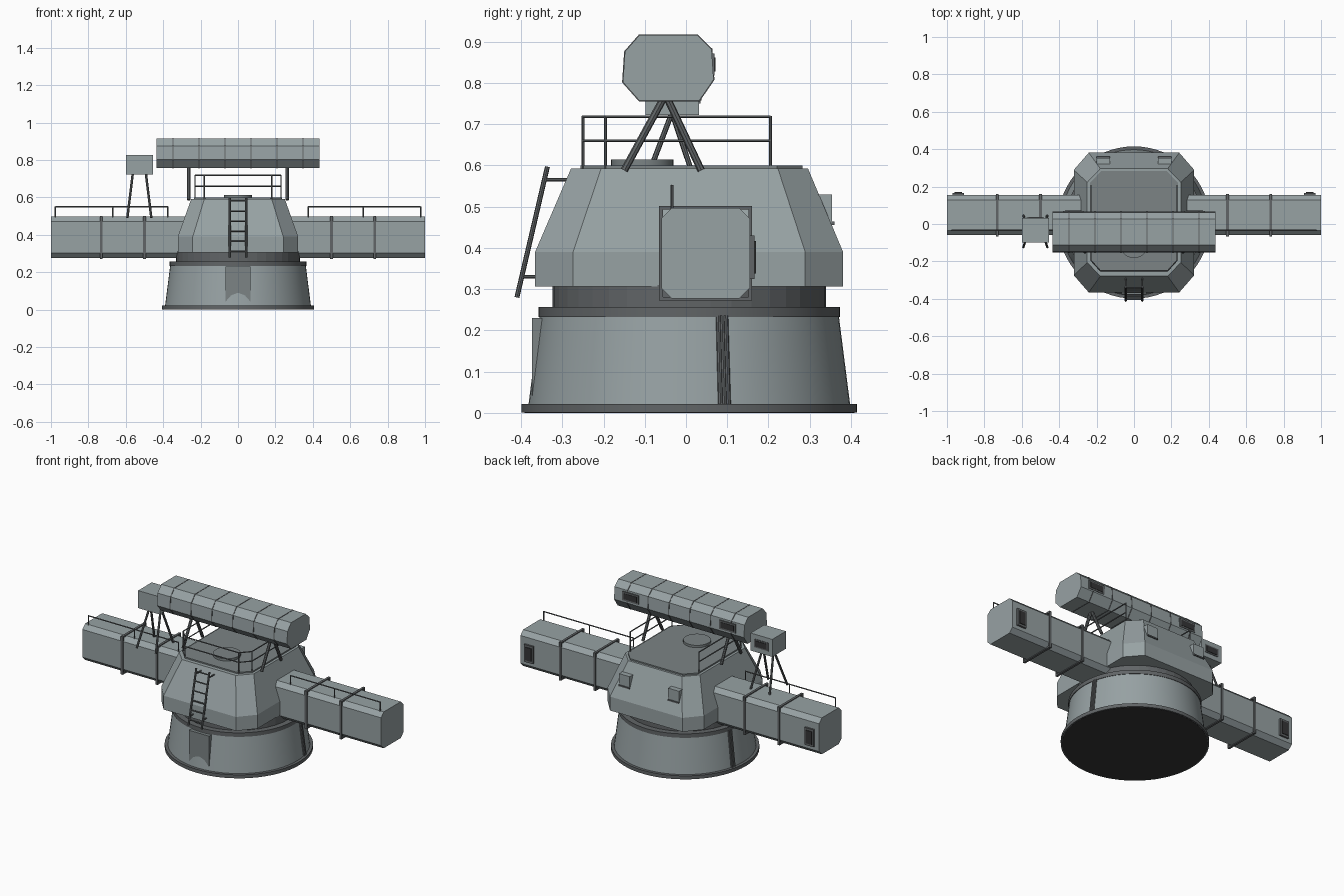
import bpy, bmesh, math
from mathutils import Vector

if "Cube" in bpy.data.objects:
    bpy.data.objects.remove(bpy.data.objects["Cube"])


def material(name, rgb):
    m = bpy.data.materials.new(name)
    m.diffuse_color = (*rgb, 1)
    m.use_nodes = True
    m.node_tree.nodes["Principled BSDF"].inputs["Base Color"].default_value = m.diffuse_color
    return m


BODY = material("body_grey", (0.31, 0.36, 0.37))
TRIM = material("trim_grey", (0.12, 0.13, 0.135))
ROOF = material("roof_grey", (0.20, 0.23, 0.235))
DARK = material("dark", (0.035, 0.035, 0.037))
CY = 0.008  # centre of the turret in y


def finish(name, bm, mat, smooth=False):
    bmesh.ops.recalc_face_normals(bm, faces=bm.faces)
    me = bpy.data.meshes.new(name)
    bm.to_mesh(me)
    bm.free()
    me.materials.append(mat)
    if smooth:
        for p in me.polygons:
            p.use_smooth = True
        me.set_sharp_from_angle(angle=math.radians(30))
    ob = bpy.data.objects.new(name, me)
    bpy.context.collection.objects.link(ob)
    return ob


def loft_into(bm, rings):
    """Skin a list of closed rings and cap both ends."""
    vs = [[bm.verts.new(p) for p in r] for r in rings]
    n = len(vs[0])
    for a, b in zip(vs, vs[1:]):
        for i in range(n):
            j = (i + 1) % n
            bm.faces.new((a[i], a[j], b[j], b[i]))
    bm.faces.new(vs[0][::-1])
    bm.faces.new(vs[-1])


def loft(name, rings, mat, smooth=False):
    bm = bmesh.new()
    loft_into(bm, rings)
    return finish(name, bm, mat, smooth)


def box_into(bm, x0, x1, y0, y1, z0, z1):
    loft_into(bm, [[(x0, y0, z), (x1, y0, z), (x1, y1, z), (x0, y1, z)] for z in (z0, z1)])


def box(name, *dims, mat=BODY):
    bm = bmesh.new()
    box_into(bm, *dims)
    return finish(name, bm, mat)


def disc(name, levels, mat, n=64, cy=CY, smooth=True):
    """Round part from (radius, z) levels."""
    rings = [[(r * math.cos(2 * math.pi * i / n), cy + r * math.sin(2 * math.pi * i / n), z)
              for i in range(n)] for r, z in levels]
    return loft(name, rings, mat, smooth)


def rods(name, segs, r, mat=TRIM, n=8):
    bm = bmesh.new()
    for p, q in segs:
        p, q = Vector(p), Vector(q)
        d = (q - p).normalized()
        u = d.orthogonal().normalized()
        v = d.cross(u)
        loft_into(bm, [[c + r * (math.cos(2 * math.pi * i / n) * u + math.sin(2 * math.pi * i / n) * v)
                        for i in range(n)] for c in (p, q)])
    return finish(name, bm, mat, True)


def chamfered(a0, a1, b0, b1, ca, cb):
    """Eight-sided outline of a rectangle with cut corners."""
    return [(a0 + ca, b0), (a1 - ca, b0), (a1, b0 + cb), (a1, b1 - cb),
            (a1 - ca, b1), (a0 + ca, b1), (a0, b1 - cb), (a0, b0 + cb)]


def scaled(profile, s):
    cy = sum(p[0] for p in profile) / len(profile)
    cz = sum(p[1] for p in profile) / len(profile)
    return [(cy + (y - cy) * s, cz + (z - cz) * s) for y, z in profile]


def prism_x(name, profile, x0, x1, mat):
    return loft(name, [[(x, y, z) for y, z in profile] for x in (x0, x1)], mat)


# Base drum and turning rings
disc("base_underside", [(0.40, 0), (0.40, 0.004)], DARK)
disc("base_flange", [(0.407, 0.001), (0.407, 0.022)], TRIM)
disc("base_drum", [(0.39, 0.02), (0.3625, 0.236)], BODY)
disc("drum_top_ring", [(0.366, 0.233), (0.366, 0.257)], TRIM)
disc("neck_ring", [(0.332, 0.25), (0.332, 0.31)], TRIM, n=40, smooth=False)
box("base_door", -0.068, 0.068, -0.373, -0.28, 0.04, 0.23, mat=ROOF)

# Cable strips down the drum sides
for s, side in ((1, "right"), (-1, "left")):
    rods("drum_cable_" + side,
         [((s * r0 * math.cos(a), CY + r0 * math.sin(a), 0.02),
           (s * r1 * math.cos(a), CY + r1 * math.sin(a), 0.236))
          for a in (0.195, 0.22, 0.245) for r0, r1 in ((0.391, 0.3635),)], 0.006)

# Faceted house with roof plate and hatch
low = chamfered(-0.322, 0.322, -0.366, 0.381, 0.08, 0.092)
top = chamfered(-0.25, 0.25, -0.279, 0.296, 0.07, 0.073)
loft("turret_house", [[(x, y, 0.306) for x, y in low], [(x, y, 0.39) for x, y in low],
                      [(x, y, 0.592) for x, y in top]], BODY)
plate = chamfered(-0.235, 0.235, -0.256, 0.283, 0.06, 0.062)
loft("roof_plate", [[(x, y, z) for x, y in plate] for z in (0.585, 0.6)], ROOF)
disc("roof_hatch", [(0.076, 0.598), (0.076, 0.614)], ROOF, n=32, cy=-0.106)

# Small lamp housings on the sloping back
for s, side in ((1, "right"), (-1, "left")):
    x = s * 0.165
    box("back_housing_" + side, x - 0.036, x + 0.036, 0.29, 0.354, 0.462, 0.53)
    box("back_housing_sill_" + side, x - 0.036, x + 0.036, 0.33, 0.36, 0.456, 0.464, mat=TRIM)

# Roof railing, open at the back
path = [(-0.23, 0.205), (-0.23, -0.195), (-0.18, -0.25), (0.18, -0.25), (0.23, -0.195), (0.23, 0.205)]
segs = [((*a, z), (*b, z)) for a, b in zip(path, path[1:]) for z in (0.66, 0.718)]
segs += [((*p, 0.59), (*p, 0.72)) for p in path]
rods("roof_railing", segs, 0.0035, n=6)

# Front ladder
foot, head = Vector((0, -0.41, 0.28)), Vector((0, -0.336, 0.597))
at = lambda x, t: foot.lerp(head, t) + Vector((x, 0, 0))
rods("ladder_rails", [(at(x, 0), at(x, 1)) for x in (-0.044, 0.044)], 0.006)
rods("ladder_rungs", [(at(-0.044, t), at(0.044, t)) for t in (0.1, 0.27, 0.44, 0.61, 0.78, 0.95)], 0.004)
rods("ladder_brackets", [((x, y0, z), (x, y1, z)) for x in (-0.044, 0.044)
                         for y0, y1, z in ((-0.345, -0.285, 0.565), (-0.398, -0.36, 0.33))], 0.004)

# Side arms with straps, back windows and guard rails
arm = chamfered(-0.06, 0.155, 0.277, 0.497, 0.026, 0.026)
for s, side in ((1, "right"), (-1, "left")):
    prism_x("side_arm_" + side, arm, s * 0.2, s * 1.0, BODY)
    bm = bmesh.new()
    for x in (0.5, 0.732):
        box_into(bm, s * x - 0.007, s * x + 0.007, -0.066, -0.056, 0.272, 0.502)
        box_into(bm, s * x - 0.007, s * x + 0.007, 0.151, 0.160, 0.272, 0.502)
        box_into(bm, s * x - 0.007, s * x + 0.007, -0.056, 0.151, 0.493, 0.502)
        box_into(bm, s * x - 0.007, s * x + 0.007, -0.056, 0.151, 0.272, 0.281)
    finish("arm_straps_" + side, bm, TRIM)
    c = s * 0.94
    box("arm_window_frame_" + side, c - 0.03, c + 0.03, 0.15, 0.166, 0.325, 0.43, mat=TRIM)
    box("arm_window_glass_" + side, c - 0.02, c + 0.02, 0.16, 0.17, 0.338, 0.417, mat=DARK)
    posts = [s * x for x in (0.375, 0.67, 0.977)]
    rods("arm_rail_" + side,
         [((posts[0], -0.034, 0.55), (posts[2], -0.034, 0.55))] +
         [((x, -0.034, 0.49), (x, -0.034, 0.552)) for x in posts], 0.0035, n=6)

# Long upper housing with bands and back windows
upper = [(-0.113, 0.757), (0.032, 0.757), (0.067, 0.808), (0.062, 0.882),
         (0.027, 0.916), (-0.113, 0.916), (-0.148, 0.876), (-0.153, 0.802)]
prism_x("upper_housing", upper, -0.435, 0.435, BODY)
bm = bmesh.new()
for x in (-0.348, -0.209, -0.07, 0.07, 0.209, 0.348):
    loft_into(bm, [[(x + d, y, z) for y, z in scaled(upper, 1.018)] for d in (-0.003, 0.003)])
finish("upper_bands", bm, TRIM)
for s, side in ((1, "right"), (-1, "left")):
    c = s * 0.325 
    box("upper_window_frame_" + side, c - 0.055, c + 0.055, 0.05, 0.069, 0.818, 0.872, mat=TRIM)
    box("upper_window_glass_" + side, c - 0.044, c + 0.044, 0.06, 0.071, 0.828, 0.862, mat=DARK)
    # A-frame carrying the housing
    x = s * 0.263
    rods("a_frame_" + side, [((x, -0.055, 0.762), (x, -0.15, 0.588)),
                             ((x, -0.045, 0.762), (x, 0.037, 0.588))], 0.009)

# Small sensor box on splayed legs over the left arm
box("sensor_box", -0.6, -0.455, -0.098, 0.032, 0.722, 0.828)
box("sensor_window_frame", -0.575, -0.48, 0.025, 0.035, 0.75, 0.8, mat=TRIM)
box("sensor_window_glass", -0.565, -0.49, 0.03, 0.038, 0.758, 0.792, mat=DARK)
rods("sensor_legs", [((-0.5275 + s * 0.035, -0.034, 0.728), (-0.5275 + s * 0.064, y, 0.492))
                     for s in (-1, 1) for y in (-0.124, 0.045)], 0.0065)
